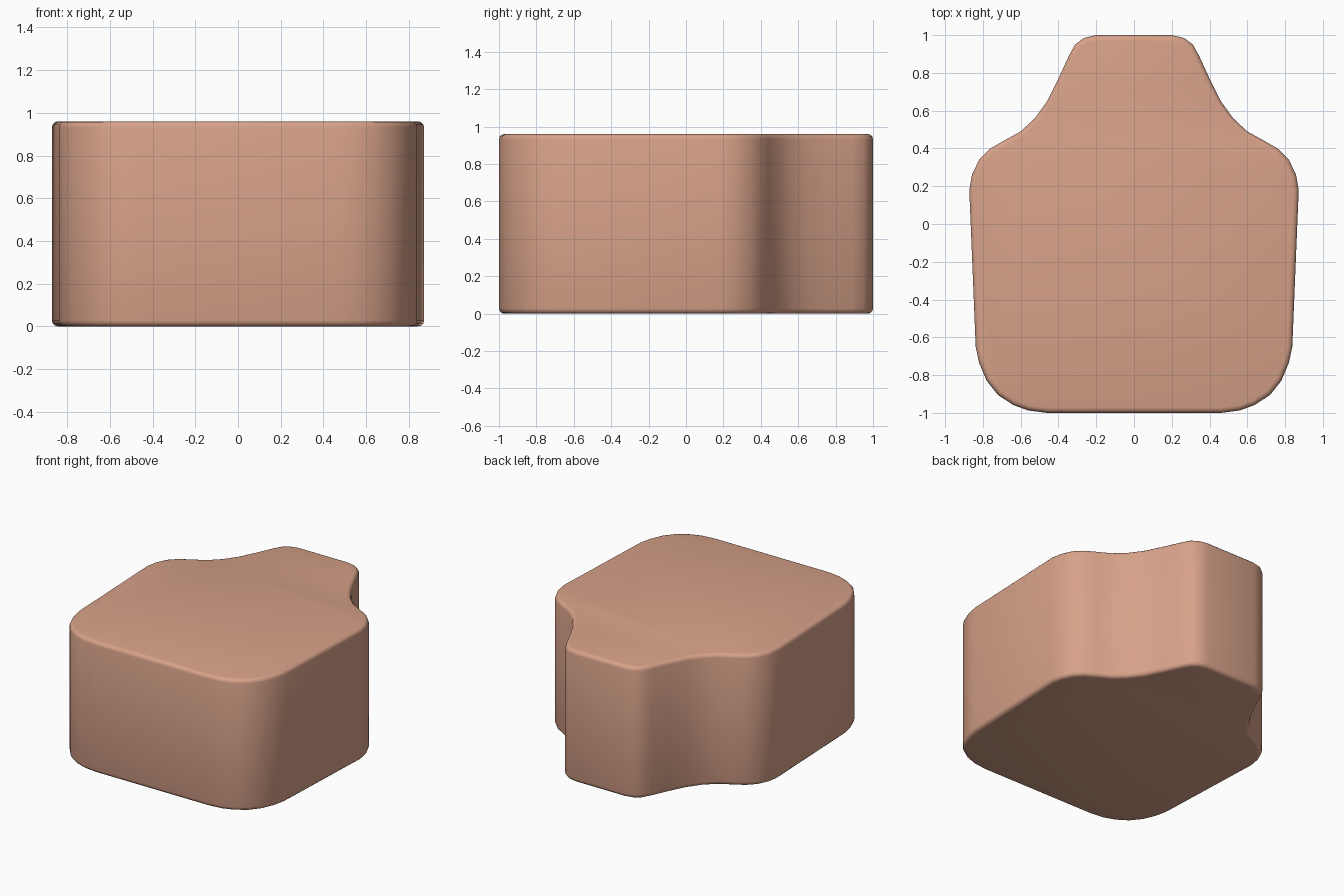
import bpy, bmesh

if "Cube" in bpy.data.objects:
    bpy.data.objects.remove(bpy.data.objects["Cube"])

HEIGHT = 0.96
BEVEL = 0.028

# Right half of the outline, from the narrow back end round to the front
half = [(0.20, 1.00), (0.265, 0.985), (0.312, 0.95), (0.345, 0.89), (0.40, 0.77),
        (0.46, 0.65), (0.525, 0.56), (0.60, 0.49), (0.69, 0.44), (0.76, 0.40),
        (0.82, 0.34), (0.858, 0.26), (0.872, 0.18), (0.838, -0.65), (0.82, -0.735),
        (0.78, -0.83), (0.72, -0.905), (0.64, -0.958), (0.56, -0.987), (0.46, -1.00)]
outline = half + [(-x, y) for x, y in reversed(half)]

# Extrude the outline into a block
bm = bmesh.new()
base = bm.faces.new([bm.verts.new((x, y, 0)) for x, y in outline])
top = bmesh.ops.extrude_face_region(bm, geom=[base], use_keep_orig=True)
bmesh.ops.translate(bm, vec=(0, 0, HEIGHT),
                    verts=[g for g in top["geom"] if isinstance(g, bmesh.types.BMVert)])
bmesh.ops.recalc_face_normals(bm, faces=bm.faces)

# Round the top and bottom rims
rims = [e for e in bm.edges if abs(e.verts[0].co.z - e.verts[1].co.z) < 1e-4]
bmesh.ops.bevel(bm, geom=rims, offset=BEVEL, offset_type='OFFSET', segments=3,
                profile=0.5, affect='EDGES')
for f in bm.faces:
    f.smooth = True

mesh = bpy.data.meshes.new("shouldered_block")
bm.to_mesh(mesh)
bm.free()
block = bpy.data.objects.new("shouldered_block", mesh)
bpy.context.collection.objects.link(block)

# Terracotta colour
mat = bpy.data.materials.new("terracotta")
mat.diffuse_color = (0.68, 0.36, 0.25, 1)
mat.use_nodes = True
mat.node_tree.nodes["Principled BSDF"].inputs["Base Color"].default_value = mat.diffuse_color
mesh.materials.append(mat)
